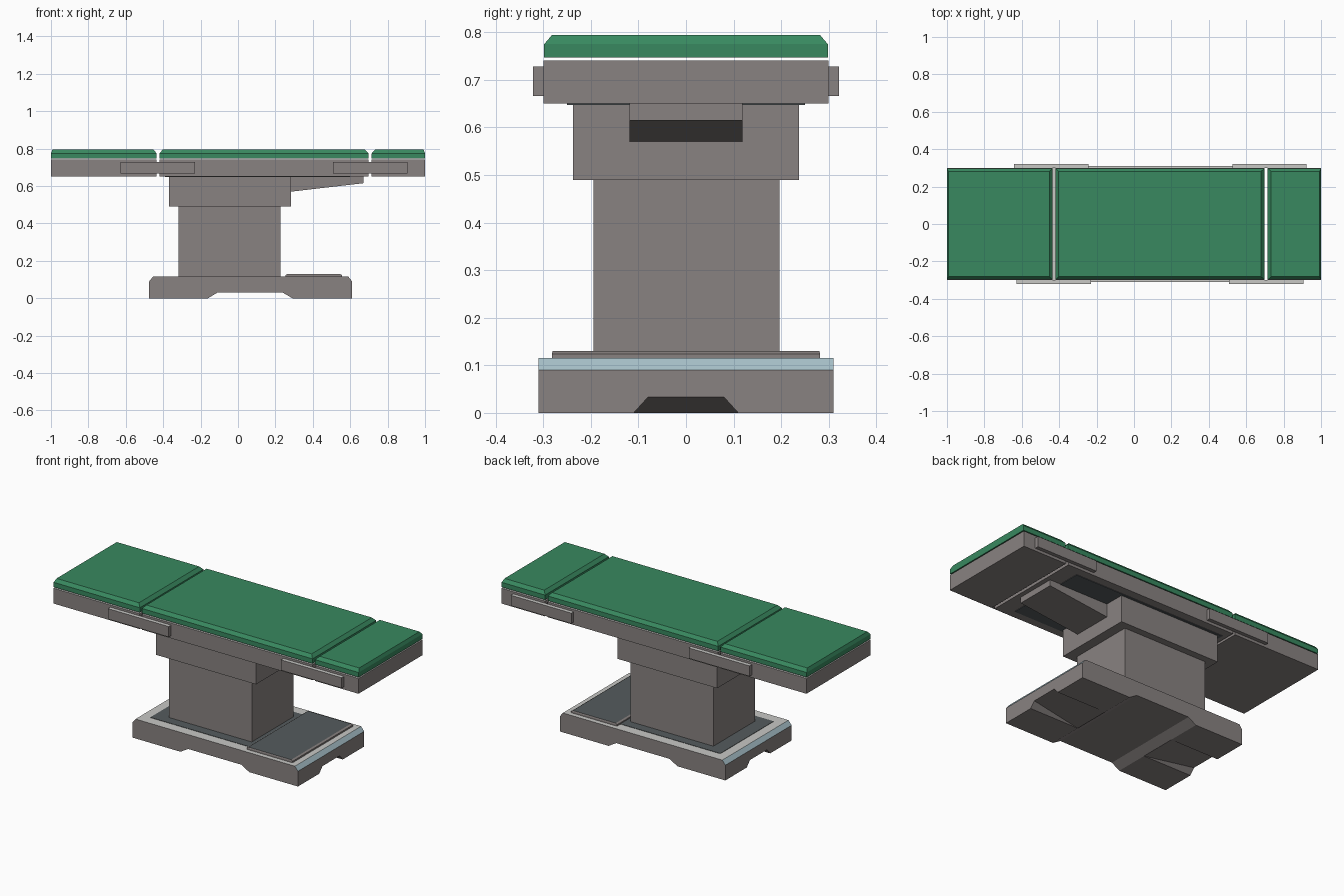
import bpy, bmesh

if "Cube" in bpy.data.objects:
    bpy.data.objects.remove(bpy.data.objects["Cube"])


def mat(name, r, g, b):
    m = bpy.data.materials.new(name)
    m.diffuse_color = (r, g, b, 1)
    m.use_nodes = True
    m.node_tree.nodes["Principled BSDF"].inputs["Base Color"].default_value = m.diffuse_color
    return m


GREY = mat("warm grey", 0.25, 0.225, 0.22)
GREEN = mat("cushion green", 0.04, 0.25, 0.115)
LIGHT = mat("light grey", 0.58, 0.58, 0.56)
BLUE = mat("pale blue steel", 0.38, 0.52, 0.57)
SLATE = mat("dark slate", 0.09, 0.105, 0.11)


def loft(name, sections, mats, axis="z", rule=None):
    """Stack of rectangles. z axis: (z, x0, x1, y0, y1); x axis: (x, y0, y1, z0, z1)."""
    bm = bmesh.new()
    rings = []
    for t, a0, a1, b0, b1 in sections:
        pts = [(a0, b0), (a1, b0), (a1, b1), (a0, b1)]
        rings.append([bm.verts.new((a, b, t) if axis == "z" else (t, a, b)) for a, b in pts])
    for lo, hi in zip(rings, rings[1:]):
        for i in range(4):
            j = (i + 1) % 4
            bm.faces.new((lo[i], lo[j], hi[j], hi[i]))
    bm.faces.new(rings[0][::-1])
    bm.faces.new(rings[-1])
    bmesh.ops.recalc_face_normals(bm, faces=bm.faces)
    bm.normal_update()
    if rule:
        for f in bm.faces:
            f.material_index = rule(f.normal)
    me = bpy.data.meshes.new(name)
    bm.to_mesh(me)
    bm.free()
    for m in mats:
        me.materials.append(m)
    ob = bpy.data.objects.new(name, me)
    bpy.context.scene.collection.objects.link(ob)
    return ob


def box(name, x0, x1, y0, y1, z0, z1, mats, rule=None):
    return loft(name, [(z0, x0, x1, y0, y1), (z1, x0, x1, y0, y1)], mats, rule=rule)


def top_only(n):
    return 1 if n.z > 0.9 else 0


# Base: grey block, light top, pale blue chamfers at both ends
base = loft("base", [(0, -0.475, 0.61, -0.31, 0.31),
                     (0.09, -0.475, 0.61, -0.31, 0.31),
                     (0.115, -0.455, 0.59, -0.31, 0.31)],
            [GREY, LIGHT, BLUE],
            rule=lambda n: 1 if n.z > 0.9 else (2 if n.z > 0.2 else 0))

# Underside cuts: a channel across, and a ramped notch at each end
cutters = [
    loft("channel_cutter", [(-0.01, -0.177, 0.307, -0.5, 0.5),
                            (0.03, -0.11, 0.24, -0.5, 0.5)], [GREY]),
    loft("right_notch_cutter", [(-0.01, 0.193, 0.71, -0.119, 0.119),
                                (0.033, 0.61, 0.71, -0.08, 0.08)], [GREY]),
    loft("left_notch_cutter", [(-0.01, -0.575, -0.065, -0.119, 0.119),
                               (0.033, -0.575, -0.475, -0.08, 0.08)], [GREY]),
]
for c in cutters:
    c.hide_render = True
    mod = base.modifiers.new(c.name, "BOOLEAN")
    mod.operation = "DIFFERENCE"
    mod.solver = "EXACT"
    mod.object = c
deps = bpy.context.evaluated_depsgraph_get()
cut_mesh = bpy.data.meshes.new_from_object(base.evaluated_get(deps))
base.modifiers.clear()
base.data = cut_mesh
for c in cutters:
    bpy.data.objects.remove(c)

# Dark area around the column and the raised cover plate on the base
box("base_top_panel", -0.40, 0.27, -0.25, 0.25, 0.112, 0.117, [SLATE])
loft("base_cover", [(0.112, 0.255, 0.555, -0.282, 0.282),
                    (0.124, 0.255, 0.555, -0.282, 0.282),
                    (0.13, 0.265, 0.545, -0.28, 0.28)], [GREY, SLATE], rule=top_only)

# Column, head and tapered arm under the table top
box("column", -0.317, 0.226, -0.194, 0.196, 0.11, 0.495, [GREY])
box("column_head", -0.37, 0.284, -0.237, 0.237, 0.49, 0.655, [GREY])
loft("support_arm", [(0.27, -0.119, 0.119, 0.569, 0.655),
                     (0.284, -0.119, 0.119, 0.57, 0.655),
                     (0.67, -0.119, 0.119, 0.615, 0.655)], [GREY], axis="x")
box("underside_panel", -0.39, 0.60, -0.25, 0.25, 0.647, 0.655, [SLATE])

# Table sections: frame plus chamfered cushion; outer ends have a small chamfer
for label, x0, x1 in (("leg", -1.0, -0.435), ("body", -0.42, 0.697), ("head", 0.715, 1.0)):
    box(label + "_frame", x0, x1, -0.3, 0.3, 0.65, 0.741, [GREY, LIGHT], top_only)
    c0 = 0.008 if x0 == -1.0 else 0.017
    c1 = 0.008 if x1 == 1.0 else 0.017
    loft(label + "_cushion", [(0.747, x0, x1, -0.298, 0.298),
                              (0.775, x0, x1, -0.298, 0.298),
                              (0.794, x0 + c0, x1 - c1, -0.282, 0.282)], [GREEN])

# Side rails bridging the section gaps
for side, y0, y1, dl, dr in (("front", -0.322, -0.299, 0, 0), ("back", 0.299, 0.322, -0.015, 0.018)):
    box(side + "_leg_rail", -0.627 + dl, -0.229 + dl, y0, y1, 0.666, 0.728, [GREY, LIGHT], top_only)
    box(side + "_head_rail", 0.508 + dr, 0.905 + dr, y0, y1, 0.666, 0.728, [GREY, LIGHT], top_only)
